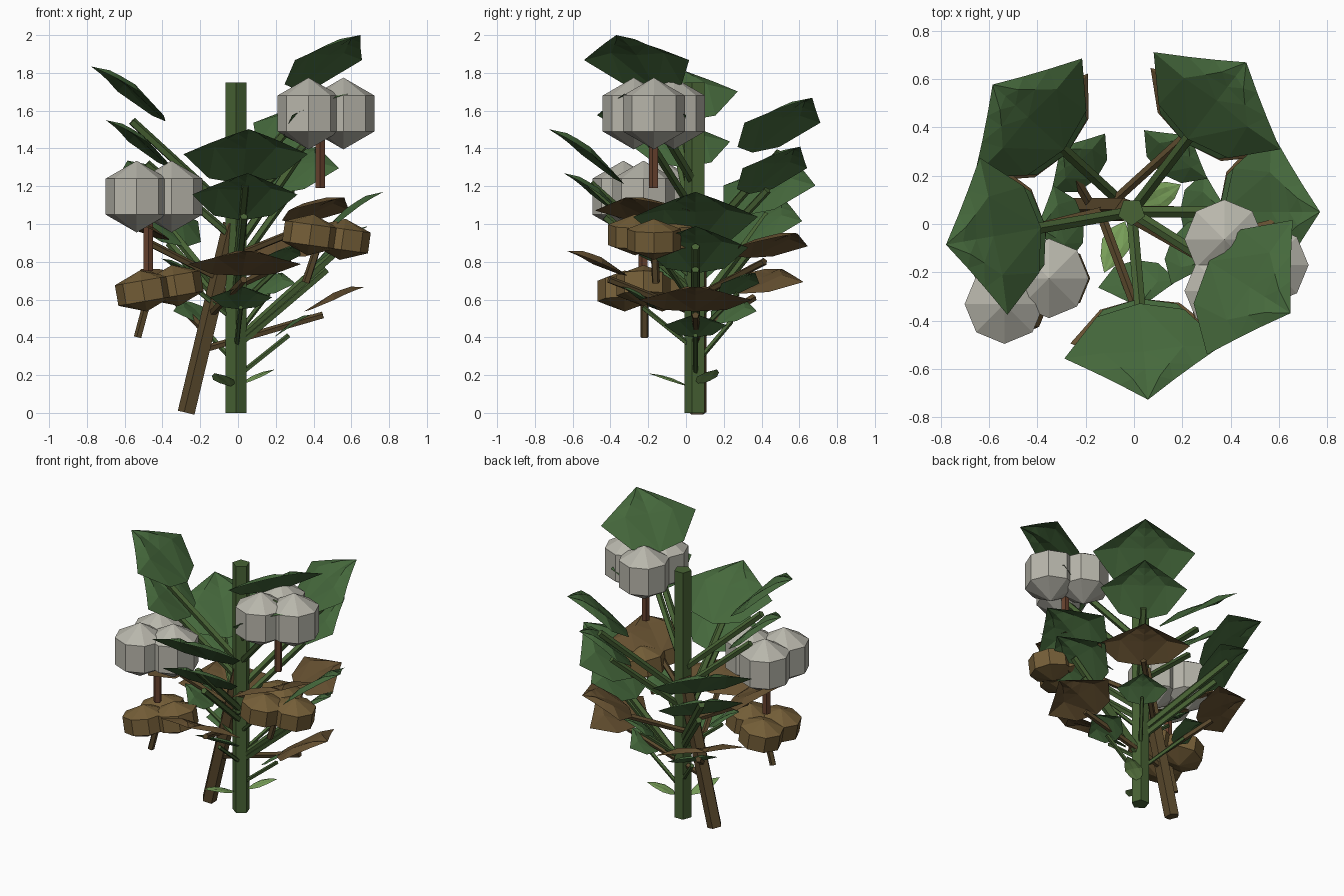
import bpy, bmesh, math
from mathutils import Vector, Matrix

if "Cube" in bpy.data.objects:
    bpy.data.objects.remove(bpy.data.objects["Cube"])

def mat(name, c):
    m = bpy.data.materials.new(name)
    m.diffuse_color = (*c, 1)
    m.use_nodes = True
    m.node_tree.nodes["Principled BSDF"].inputs["Base Color"].default_value = m.diffuse_color
    return m

GREEN = mat("leaf_green", (0.06, 0.14, 0.045))
STEM = mat("stem_green", (0.065, 0.125, 0.035))
LIGHT = mat("sprout_green", (0.19, 0.35, 0.1))
DRY = mat("dry_leaf", (0.13, 0.08, 0.03))
WOOD = mat("dry_stem", (0.10, 0.065, 0.025))
STALK = mat("stalk_brown", (0.14, 0.055, 0.028))
POD = mat("pod_brown", (0.18, 0.115, 0.04))
WHITE = mat("fibre_white", (0.48, 0.47, 0.41))

def finish(name, bm, material):
    me = bpy.data.meshes.new(name)
    bm.to_mesh(me)
    bm.free()
    me.materials.append(material)
    ob = bpy.data.objects.new(name, me)
    bpy.context.collection.objects.link(ob)
    return ob

def rod(name, a, b, r, material, sides=5):
    a, b = Vector(a), Vector(b)
    d = b - a
    bm = bmesh.new()
    bmesh.ops.create_cone(bm, cap_ends=True, segments=sides, radius1=r, radius2=r, depth=d.length)
    bm.transform(Matrix.Translation((a + b) / 2) @ d.to_track_quat('Z', 'Y').to_matrix().to_4x4())
    return finish(name, bm, material)

# half outline of a lobed leaf: (fraction of length, half width)
LOBED = [(0.1, 0.55), (0.5, 1.0), (0.68, 0.62), (0.82, 0.34)]
OVAL = [(0.2, 0.7), (0.45, 1.0), (0.75, 0.65)]

def leaf(name, centre, angle, r0, r1, z0, z1, half, material, shape=LOBED):
    bm = bmesh.new()
    rot = Matrix.Rotation(angle, 3, 'Z')
    def pt(s, v, bump=0):
        z = z0 + (z1 - z0) * s * (1.45 - 0.45 * s) + bump * half
        return bm.verts.new(Vector(centre) + rot @ Vector((r0 + (r1 - r0) * s, v * half, z)))
    base, tip = pt(0, 0), pt(1, 0)
    mid = [pt(s, 0, 0.02) for s, _ in shape[1:]]
    for side in (1, -1):
        edge = [pt(s, side * v, -0.06 * v) for s, v in shape]
        rib = [pt(s * 0.9 + 0.03, side * v * 0.5, 0.07) for s, v in shape[1:]]
        bm.faces.new((base, edge[0], rib[0]))
        bm.faces.new((base, rib[0], mid[0]))
        bm.faces.new((edge[0], edge[1], rib[0]))
        for i in range(len(rib) - 1):
            bm.faces.new((edge[i + 1], edge[i + 2], rib[i + 1], rib[i]))
            bm.faces.new((rib[i], rib[i + 1], mid[i + 1], mid[i]))
        bm.faces.new((edge[-1], tip, rib[-1]))
        bm.faces.new((rib[-1], tip, mid[-1]))
    bmesh.ops.triangulate(bm, faces=bm.faces)
    bmesh.ops.recalc_face_normals(bm, faces=bm.faces)
    if sum(f.normal.z for f in bm.faces) < 0:
        bmesh.ops.reverse_faces(bm, faces=bm.faces)
    return finish(name, bm, material)

def cluster(name, centre, ring, rx, rz, tilt, material):
    # three faceted balls around a stalk
    bm = bmesh.new()
    for k in range(3):
        a = k * math.tau / 3
        m = (Matrix.Translation(centre) @ Matrix.Rotation(tilt, 4, 'Y')
             @ Matrix.Translation((ring * math.cos(a), ring * math.sin(a), 0))
             @ Matrix.Diagonal((rx, rx, rz, 1)))
        bmesh.ops.create_uvsphere(bm, u_segments=8, v_segments=3, radius=1, matrix=m)
    return finish(name, bm, material)

# stems
C = (-0.01, 0.05, 0)
rod("main_stem", (-0.01, 0.05, 0), (-0.01, 0.05, 1.75), 0.058, STEM)
D0, D1 = Vector((-0.27, 0.06, 0)), Vector((-0.03, 0.06, 1.0))
rod("dry_stem", D0, D1, 0.05, WOOD)

# spiral of leaves, four tiers per direction
for i in range(6):
    ang = math.radians(137.5 * i)
    top = 1.17 + 0.166 * i
    u = Vector((math.cos(ang), math.sin(ang), 0))
    # tier: name, height factor, r0, r1, rise, half width, material, petiole end radius, drop, slope
    for nm, k, r0, r1, rise, half, m, pr, drop, slope, pw in (
            ("large_leaf", 1.0, 0.38, 0.78, 0.29, 0.33, GREEN, 0.56, 0.29, 0.9, 0.024),
            ("middle_leaf", 0.845, 0.36, 0.70, 0.25, 0.28, GREEN, 0.48, 0.23, 0.85, 0.022),
            ("dry_leaf", 0.57, 0.36, 0.68, 0.13, 0.30, DRY, 0.46, 0.15, 0.4, 0.02),
            ("small_leaf", 0.445, 0.2, 0.40, 0.12, 0.165, GREEN, 0.28, 0.11, 0.8, 0.014)):
        zt = top * k
        leaf(f"{nm}_{i}", C, ang, r0, r1, zt - rise, zt, half, m)
        end = Vector(C) + u * pr + Vector((0, 0, zt - drop))
        zs = end.z - pr * slope
        if nm == "dry_leaf":
            start = D0.lerp(D1, min(1, max(0, zs)))
        else:
            start = Vector((C[0], C[1], max(0.1, zs)))
        rod(f"{nm}_petiole_{i}", start, end, pw, WOOD if nm == "dry_leaf" else STEM)

# sprout leaves near the ground
leaf("sprout_leaf_a", (-0.03, 0.03, 0), math.radians(-112), 0.02, 0.25, 0.14, 0.21, 0.06, LIGHT, OVAL)
leaf("sprout_leaf_b", (0, 0.06, 0), math.radians(28), 0.02, 0.22, 0.15, 0.23, 0.06, LIGHT, OVAL)

# open white bolls on stalks
for n, (x, y, z) in enumerate(((0.435, -0.17, 1.585), (-0.475, -0.225, 1.145))):
    cluster(f"white_boll_{n}", (x, y, z), 0.123, 0.19, 0.19, 0, WHITE)
    rod(f"boll_stalk_{n}", (x, y, z - 0.395), (x, y, z - 0.05), 0.026, STALK)

# closed brown pods on stalks
for n, (c, t, foot) in enumerate((((0.44, -0.17, 0.935), 0.14, (0.36, -0.16, 0.69)),
                                  ((-0.445, -0.225, 0.655), -0.17, (-0.53, -0.22, 0.4)))):
    cluster(f"brown_pod_{n}", c, 0.115, 0.165, 0.11, t, POD)
    rod(f"pod_stalk_{n}", foot, c if n == 0 else (-0.46, -0.22, 0.66), 0.022, WOOD)
